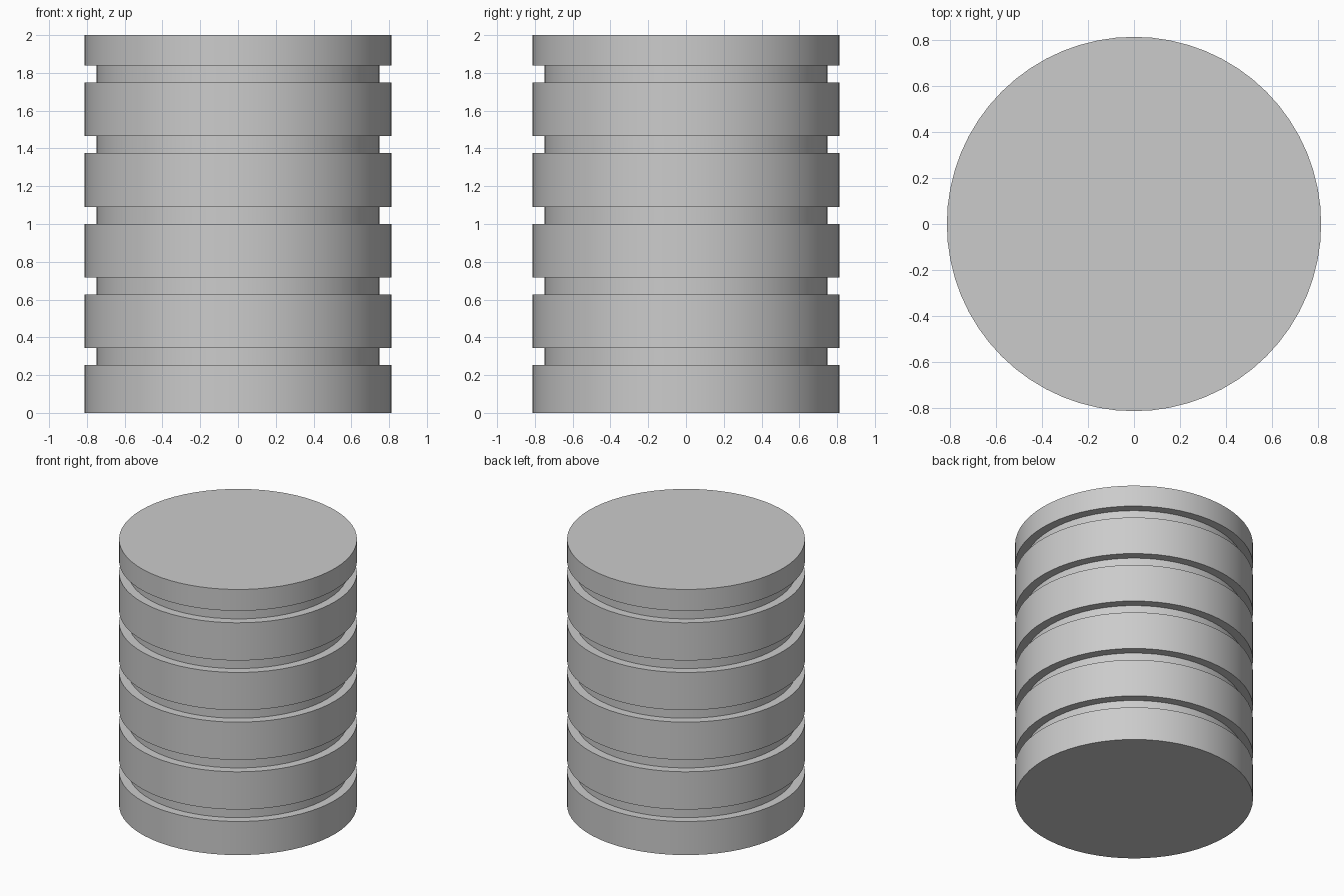
import bpy
import bmesh
import math

cube = bpy.data.objects.get("Cube")
if cube:
    bpy.data.objects.remove(cube, do_unlink=True)

SEGMENTS = 64
OUTER, INNER, HEIGHT = 0.812, 0.749, 2.0
FIRST_GROOVE, PITCH, GROOVE_HEIGHT, GROOVES = 0.253, 0.374, 0.09, 5

# Plain grey material
grey = bpy.data.materials.new("plain grey")
grey.use_nodes = True
colour = (0.6, 0.6, 0.6, 1)
grey.diffuse_color = colour
grey.node_tree.nodes["Principled BSDF"].inputs["Base Color"].default_value = colour

# Stepped profile: full radius, cut in by evenly spaced grooves
profile = [(OUTER, 0)]
for i in range(GROOVES):
    low = FIRST_GROOVE + i * PITCH
    high = low + GROOVE_HEIGHT
    profile += [(OUTER, low), (INNER, low), (INNER, high), (OUTER, high)]
profile.append((OUTER, HEIGHT))

# Turn the profile around the z axis and close both ends
bm = bmesh.new()
rings = []
for radius, z in profile:
    angles = [2 * math.pi * k / SEGMENTS for k in range(SEGMENTS)]
    rings.append([bm.verts.new((radius * math.cos(a), radius * math.sin(a), z)) for a in angles])
for lower, upper in zip(rings, rings[1:]):
    for k in range(SEGMENTS):
        n = (k + 1) % SEGMENTS
        bm.faces.new((lower[k], lower[n], upper[n], upper[k]))
bm.faces.new(rings[0][::-1])
bm.faces.new(rings[-1])

mesh = bpy.data.meshes.new("grooved_cylinder")
bm.to_mesh(mesh)
bm.free()
mesh.materials.append(grey)
body = bpy.data.objects.new("grooved_cylinder", mesh)
bpy.context.collection.objects.link(body)

# Smooth walls with sharp groove edges
bpy.context.view_layer.objects.active = body
body.select_set(True)
bpy.ops.object.shade_smooth_by_angle(angle=math.radians(30))
